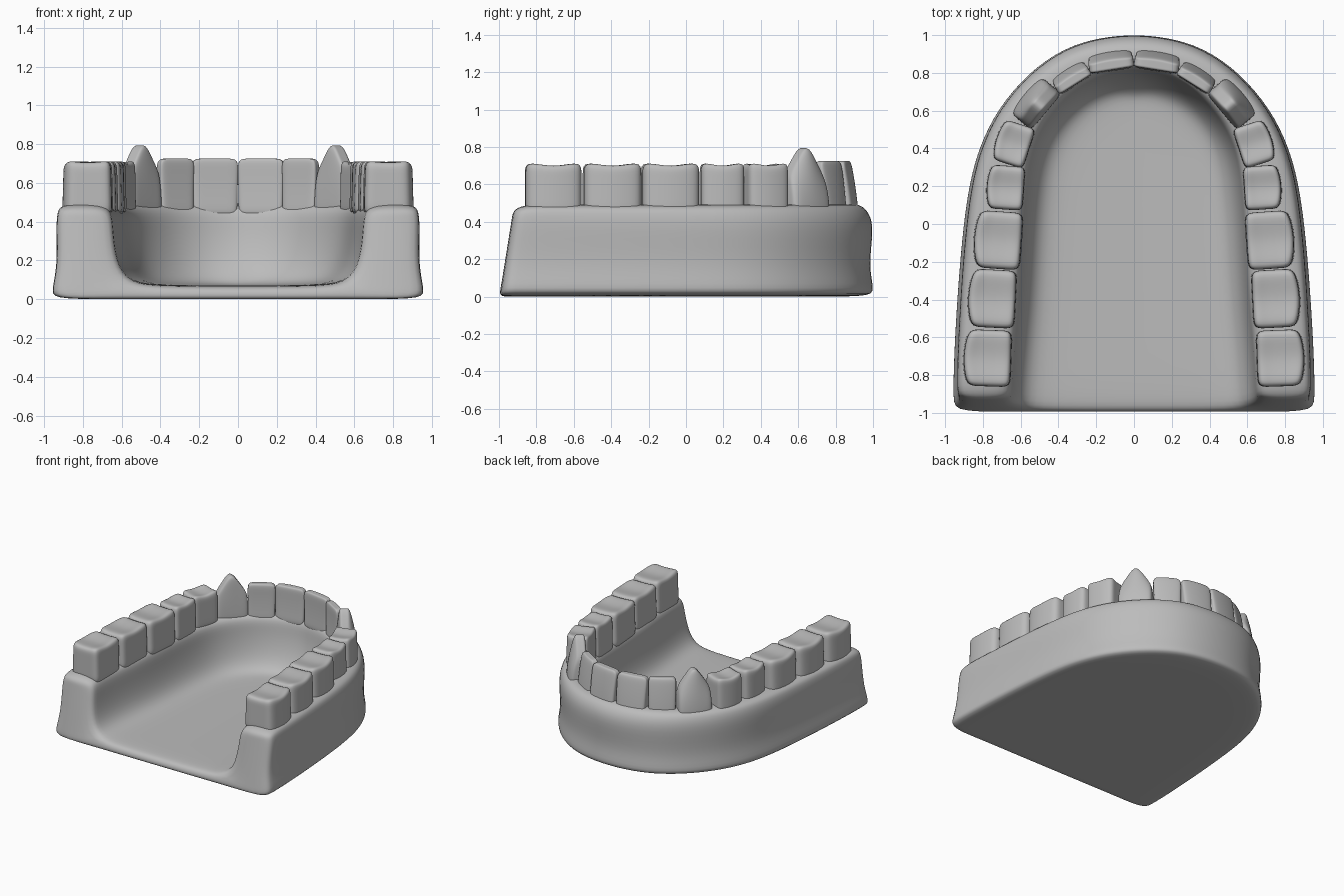
import bpy, bmesh, math
from mathutils import Vector, Matrix

cube = bpy.data.objects.get("Cube")
if cube:
    bpy.data.objects.remove(cube, do_unlink=True)

plaster = bpy.data.materials.new("grey_plaster")
plaster.use_nodes = True
GREY = (0.5, 0.5, 0.5, 1)
plaster.diffuse_color = GREY
plaster.node_tree.nodes["Principled BSDF"].inputs["Base Color"].default_value = GREY


def finish(bm, name, merge):
    """Turn a half model into a mirrored, smooth object."""
    bmesh.ops.recalc_face_normals(bm, faces=bm.faces)
    mesh = bpy.data.meshes.new(name)
    bm.to_mesh(mesh)
    bm.free()
    mesh.materials.append(plaster)
    for p in mesh.polygons:
        p.use_smooth = True
    obj = bpy.data.objects.new(name, mesh)
    bpy.context.collection.objects.link(obj)
    mirror = obj.modifiers.new("mirror", "MIRROR")
    mirror.use_mirror_merge = merge
    mirror.use_clip = merge
    sub = obj.modifiers.new("smooth", "SUBSURF")
    sub.levels = sub.render_levels = 2
    return obj


# Arch stations, back to front: outer x, y, inner x, y, centre-line y
ARCH = [
    (.95, -1.0, .65, -1.0, -1.0), (.965, -.95, .645, -.95, -.95),
    (.96, -.7, .635, -.7, -.7), (.94, -.35, .60, -.35, -.35),
    (.91, 0, .585, 0, -.05), (.875, .23, .565, .25, .12),
    (.825, .41, .53, .42, .25), (.73, .61, .45, .57, .34),
    (.56, .81, .33, .70, .42), (.37, .94, .20, .775, .47),
    (.18, .995, .09, .805, .5), (0, 1.01, 0, .815, .52),
]


def section(i):
    """Closed cross-section of the cast at one station."""
    ox, oy, ix, iy, cy = ARCH[i]
    f = i / (len(ARCH) - 1)
    outer, inner, centre = Vector((ox, oy)), Vector((ix, iy)), Vector((0, cy))
    d = (outer - inner).normalized()
    low = 0.035 if i == 0 else 0
    o = lambda inset, z: (outer - d * inset, z)
    n = lambda shift, z: (inner - d * shift, z)
    fillet = inner - d * (.08 + .04 * f)
    floor = fillet.lerp(centre, .3)
    pts = [
        o(.03, 0), o(-.005, .03), o(.032, .16), o(.028 - .03 * f, .37),
        o(.03, .455 - low), o(.05 + .03 * f, .495 - low),
        n(-.05, .495 - low), n(-.005, .45 - low), n(0, .35),
        n(.015 + .03 * f, .19), (fillet, .085 - low * .4),
        (floor, .072 - low * .4), (centre, .07 - low * .4),
        (centre, 0), (floor, 0), (fillet, 0),
    ]
    # The back end leans forward with height
    lean = .16 if i < 2 else 0
    return [Vector((p.x, p.y + lean * z, z)) for p, z in pts]


# Cast base with gum ridge and floor
bm = bmesh.new()
rings = [[bm.verts.new(p) for p in section(i)] for i in range(len(ARCH))]
for a, b in zip(rings, rings[1:]):
    for k in range(len(a)):
        if k == 12:
            continue  # centre line lies on the mirror plane
        m = (k + 1) % len(a)
        bm.faces.new((a[k], a[m], b[m], b[k]))
end = rings[0]
for k in range(5):
    bm.faces.new((end[k + 1], end[k], end[(15, 10, 9, 8, 7)[k]], end[(10, 9, 8, 7, 6)[k]])
                 if k else (end[0], end[1], end[10], end[15]))
bm.faces.new((end[10], end[11], end[14], end[15]))
bm.faces.new((end[11], end[12], end[13], end[14]))
finish(bm, "gum_cast", True)


def tooth(name, x, y, length, depth, angle, kind):
    """One pair of teeth: local x runs along the arch, local y points outward."""
    bm = bmesh.new()
    bmesh.ops.create_cube(bm, size=1)
    bmesh.ops.subdivide_edges(bm, edges=bm.edges[:], cuts=3, use_grid_fill=True)
    turn = Matrix.Rotation(math.radians(angle), 3, "Z")
    base, top = .43, .725
    for v in bm.verts:
        u, w, t = v.co.x, v.co.y, v.co.z + .5
        z = base + (top - base) * t
        lx, ly = u * length * 1.03, w * depth * 1.03
        if kind == "molar":
            if t > .9:
                z -= .022 * (1 - 2 * abs(u)) + (.012 if abs(w) < .4 else 0)
            ly *= 1 - .06 * t
        elif kind == "canine":
            z += t * t * (.095 - .32 * abs(u))
            lx *= 1 - .12 * t ** 3
            ly = ly * (1 - .5 * t * t) - .02 * t * t
        else:
            lx *= .95 + .05 * t
            ly = ly * (1 - .45 * t) - .018 * t * t
        # Rounded outer face
        ly -= .1 * depth * (2 * u) ** 2 * (1 if w > 0 else 0)
        p = turn @ Vector((lx, ly, 0))
        v.co = (x + p.x, y + p.y, z)
    finish(bm, name, False)


TEETH = [
    ("third_molars", .777, -.71, .29, .255, -88, "molar"),
    ("second_molars", .753, -.395, .298, .255, -87, "molar"),
    ("first_molars", .722, -.085, .295, .255, -86, "molar"),
    ("second_premolars", .682, .193, .225, .20, -86, "molar"),
    ("first_premolars", .642, .425, .215, .185, -72, "molar"),
    ("canines", .522, .642, .245, .15, -50, "canine"),
    ("lateral_incisors", .333, .778, .20, .105, -32, "incisor"),
    ("central_incisors", .123, .862, .235, .11, -9, "incisor"),
]
for spec in TEETH:
    tooth(*spec)
